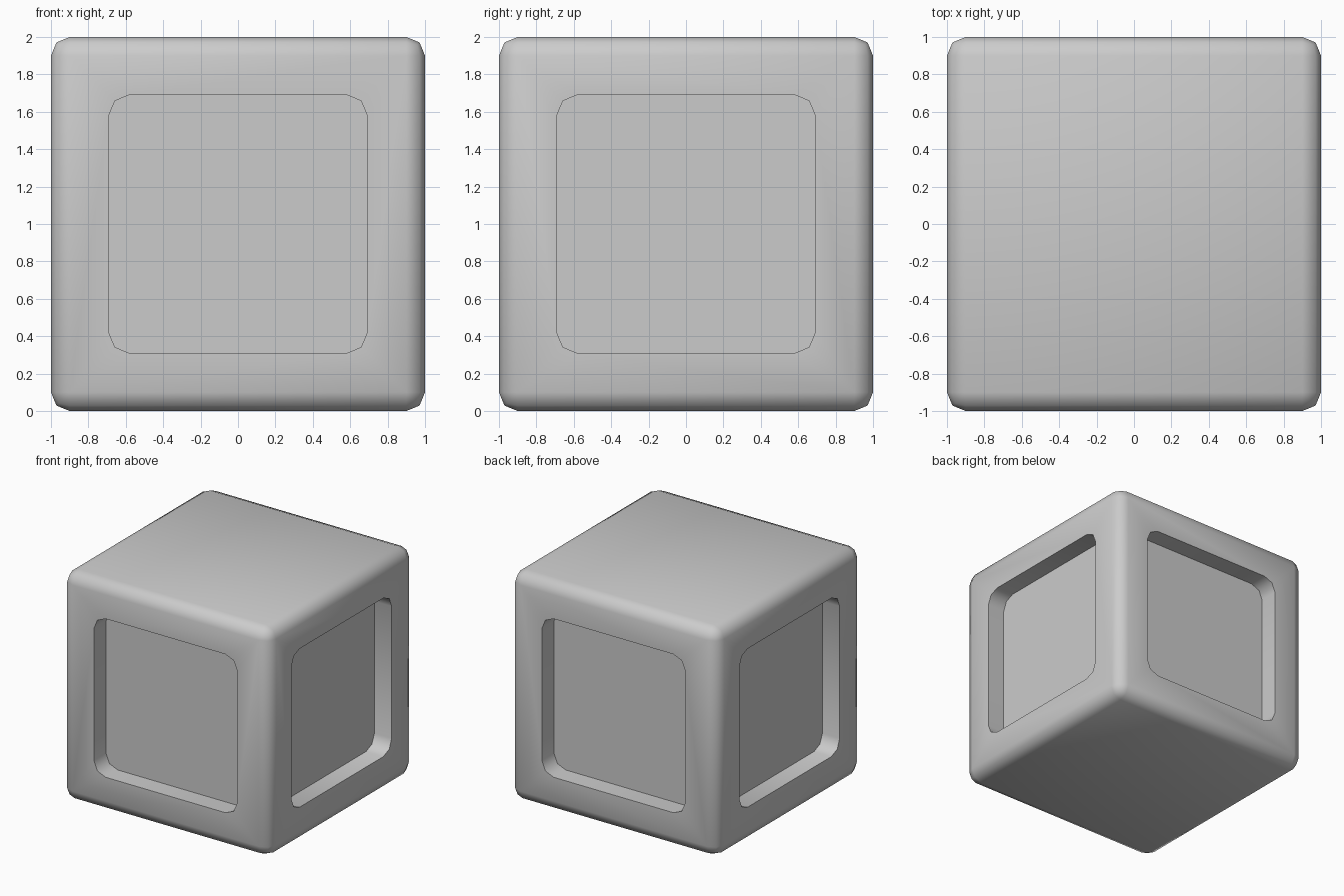
import bpy, bmesh, math
from mathutils import Matrix

if "Cube" in bpy.data.objects:
    bpy.data.objects.remove(bpy.data.objects["Cube"])


def box(name, size, centre, bevel, axis=None, turn=0.0):
    """Bevelled box; with axis set, only edges along that axis are rounded."""
    bm = bmesh.new()
    bmesh.ops.create_cube(bm, size=1.0)
    bmesh.ops.scale(bm, vec=size, verts=bm.verts)
    edges = [e for e in bm.edges if axis is None or
             abs((e.verts[0].co - e.verts[1].co).normalized()[axis]) > 0.9]
    bmesh.ops.bevel(bm, geom=edges, offset=bevel, segments=2,
                    profile=0.5, affect='EDGES')
    bmesh.ops.transform(bm, matrix=Matrix.Rotation(turn, 4, 'Z') @
                        Matrix.Translation(centre), verts=bm.verts)
    bmesh.ops.recalc_face_normals(bm, faces=bm.faces)
    mesh = bpy.data.meshes.new(name)
    bm.to_mesh(mesh)
    bm.free()
    ob = bpy.data.objects.new(name, mesh)
    bpy.context.collection.objects.link(ob)
    return ob


# Rounded cube body
body = box("cube_body", (2, 2, 2), (0, 0, 1), 0.1)
bpy.context.view_layer.objects.active = body
body.select_set(True)

# Rounded square recess in each of the four sides
DEPTH = 0.167
for i in range(4):
    cutter = box("recess_cutter", (1.384, 0.4, 1.384), (0, -1 + DEPTH - 0.2, 1),
                 0.115, axis=1, turn=i * math.pi / 2)
    cutter.hide_render = True
    mod = body.modifiers.new("recess", 'BOOLEAN')
    mod.operation = 'DIFFERENCE'
    mod.solver = 'EXACT'
    mod.object = cutter
    bpy.ops.object.modifier_apply(modifier=mod.name)
    bpy.data.objects.remove(cutter, do_unlink=True)

# Smooth rounded edges, crisp recess edges
bpy.ops.object.shade_smooth_by_angle(angle=math.radians(60))
